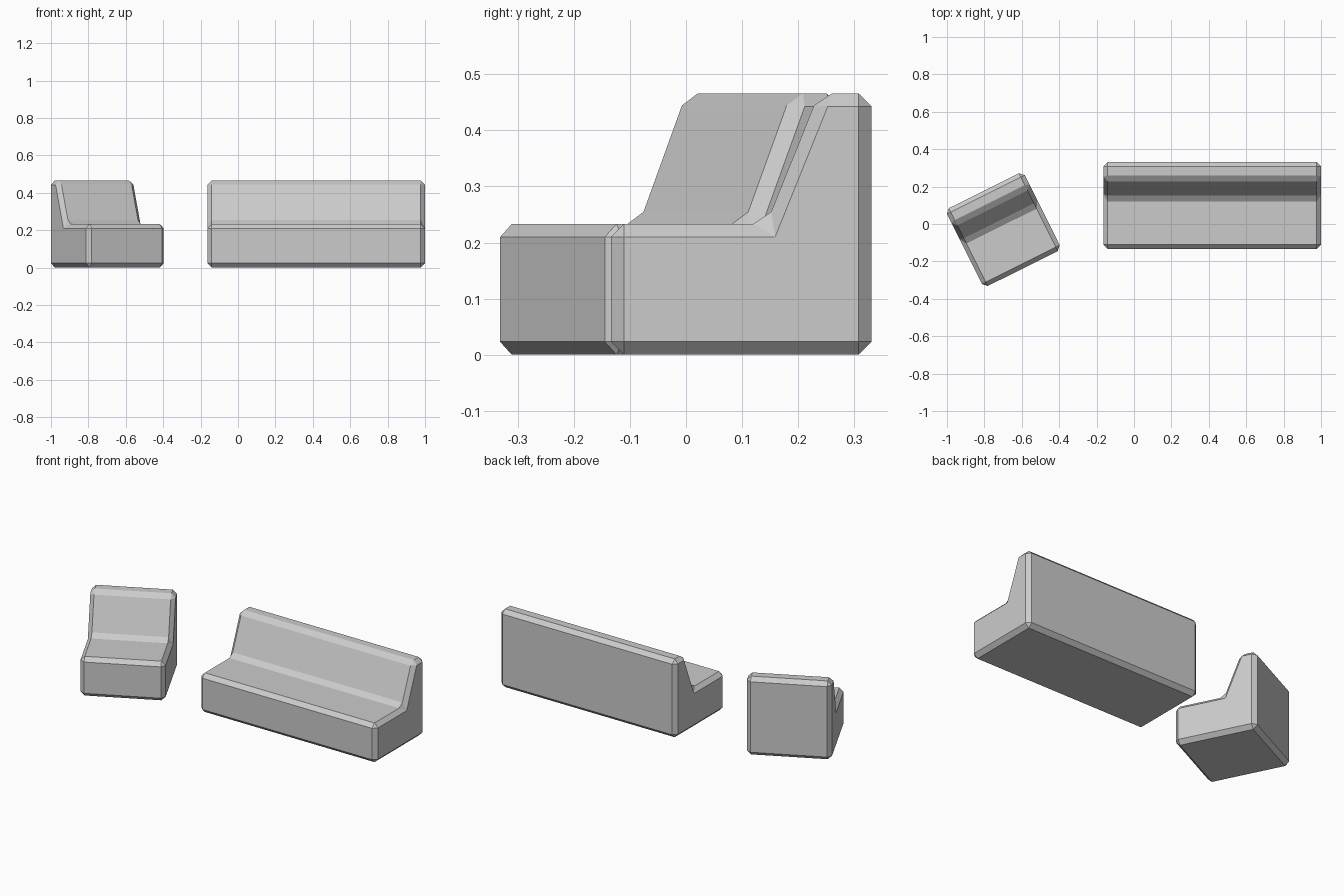
import bpy, bmesh
from math import radians

if "Cube" in bpy.data.objects:
    bpy.data.objects.remove(bpy.data.objects["Cube"])

DEPTH = 0.465
BEVEL = 0.0233
# Side profile (y, z), centred on the depth: base, back rest, seat
h = DEPTH / 2
PROFILE = [(-h, 0), (h, 0), (h, 0.466), (h - 0.094, 0.466),
           (h - 0.188, 0.233), (-h, 0.233)]


def seat_block(name, width, location, angle=0.0):
    """Extrude the seat profile along x and chamfer every edge."""
    bm = bmesh.new()
    face = bm.faces.new([bm.verts.new((-width / 2, y, z)) for y, z in PROFILE])
    ext = bmesh.ops.extrude_face_region(bm, geom=[face])
    verts = [v for v in ext["geom"] if isinstance(v, bmesh.types.BMVert)]
    bmesh.ops.translate(bm, verts=verts, vec=(width, 0, 0))
    bmesh.ops.recalc_face_normals(bm, faces=bm.faces[:])
    mesh = bpy.data.meshes.new(name)
    bm.to_mesh(mesh)
    bm.free()
    obj = bpy.data.objects.new(name, mesh)
    bpy.context.collection.objects.link(obj)
    obj.location = location
    obj.rotation_euler.z = angle
    mod = obj.modifiers.new("chamfer", 'BEVEL')
    mod.width = BEVEL
    mod.segments = 1
    mod.limit_method = 'ANGLE'
    return obj


# Long sofa on the right, square armchair turned towards it on the left
seat_block("sofa", 1.164, (0.418, 0.331 - h, 0))
seat_block("armchair", DEPTH, (-0.6985, -0.03, 0), radians(26.5))
